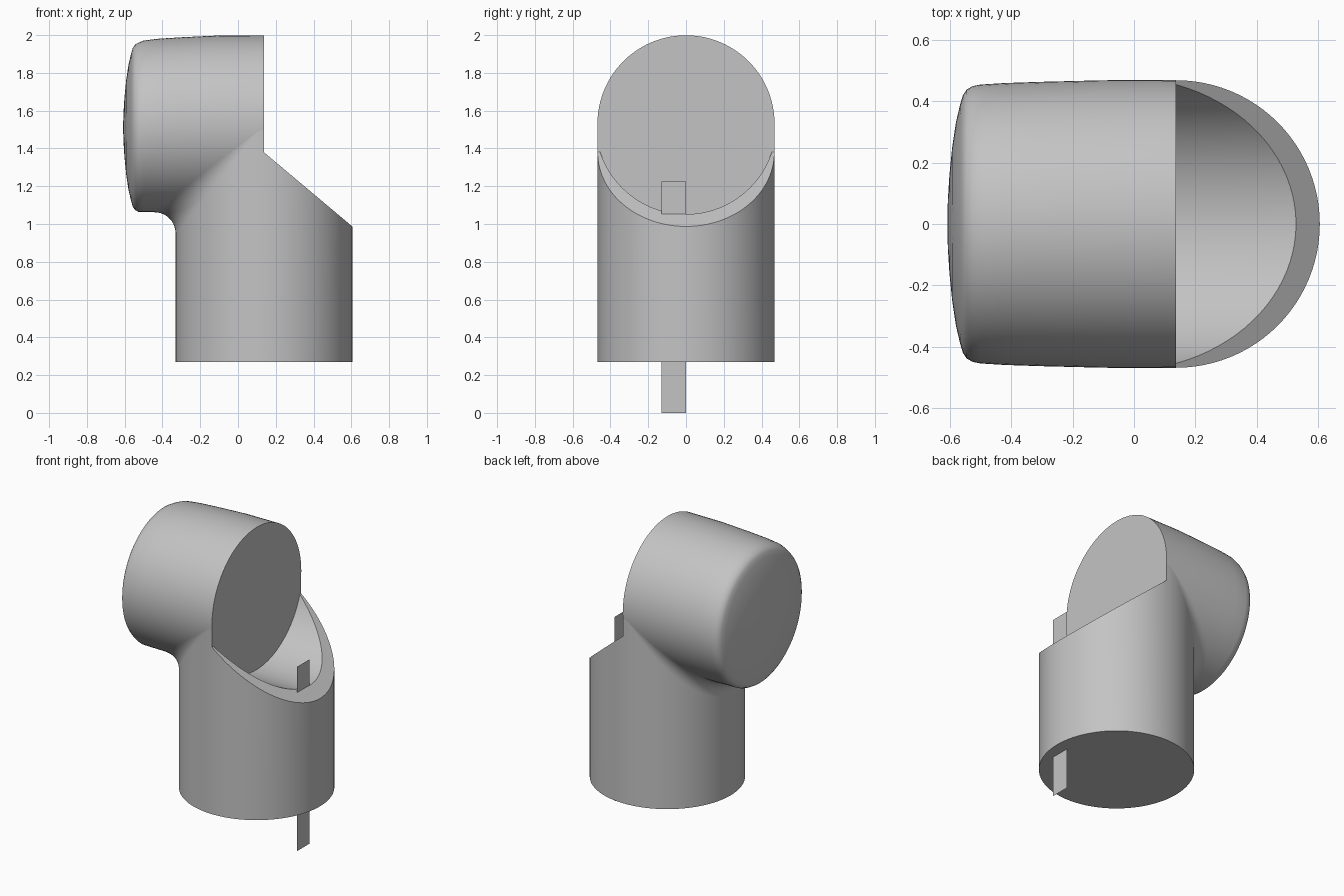
import bpy
import bmesh
from math import sin, cos, pi, radians
from mathutils import Vector

cube = bpy.data.objects.get("Cube")
if cube:
    bpy.data.objects.remove(cube, do_unlink=True)

AX, AZ, R = 0.137, 1.53, 0.468   # post axis x, head axis z, shared radius
BASE = 0.27                      # underside of the post
SEG = 96

grey = bpy.data.materials.new("plain grey")
grey.use_nodes = True
grey.diffuse_color = (0.55, 0.55, 0.55, 1)
grey.node_tree.nodes["Principled BSDF"].inputs["Base Color"].default_value = (0.55, 0.55, 0.55, 1)


def make(name, rings, closed=True, caps=True):
    """Skin a list of point rings into one object."""
    bm = bmesh.new()
    rows = [[bm.verts.new(p) for p in ring] for ring in rings]
    n = len(rows[0])
    for a, b in zip(rows, rows[1:]):
        for i in range(n if closed else n - 1):
            j = (i + 1) % n
            bm.faces.new((a[i], a[j], b[j], b[i]))
    if caps:
        bm.faces.new(rows[0][::-1])
        bm.faces.new(rows[-1])
    bmesh.ops.remove_doubles(bm, verts=bm.verts, dist=1e-5)
    bmesh.ops.recalc_face_normals(bm, faces=bm.faces)
    mesh = bpy.data.meshes.new(name)
    bm.to_mesh(mesh)
    bm.free()
    obj = bpy.data.objects.new(name, mesh)
    bpy.context.collection.objects.link(obj)
    mesh.materials.append(grey)
    return obj


def select(obj):
    bpy.ops.object.select_all(action='DESELECT')
    obj.select_set(True)
    bpy.context.view_layer.objects.active = obj


def smooth(obj):
    select(obj)
    bpy.ops.object.shade_smooth_by_angle(angle=radians(30))


def subtract(obj, cutter):
    mod = obj.modifiers.new("cut", 'BOOLEAN')
    mod.operation = 'DIFFERENCE'
    mod.solver = 'EXACT'
    mod.object = cutter
    select(obj)
    bpy.ops.object.modifier_apply(modifier=mod.name)
    bpy.data.objects.remove(cutter, do_unlink=True)


def ring_z(z, r):
    return [(AX + r * cos(2 * pi * i / SEG), r * sin(2 * pi * i / SEG), z) for i in range(SEG)]


def ring_x(x, r, zc=AZ):
    return [(x, r * cos(2 * pi * i / SEG), zc + r * sin(2 * pi * i / SEG)) for i in range(SEG)]


# Upright post with a sloped front cut and a rounded trough
post = make("post", [ring_z(BASE, R), ring_z(AZ, R)])
profile = [(AX, 1.38), (1.08, 0.588), (1.08, 2.2), (AX, 2.2)]
subtract(post, make("slope_cutter", [[(x, y, z) for x, z in profile] for y in (-0.7, 0.7)]))
subtract(post, make("trough_cutter", [ring_x(AX, 0.478), ring_x(1.2, 0.478)]))
smooth(post)

# Horizontal head: slight taper, rounded edge and shallow domed end
head_profile = [(AX, 0.469), (-0.1, 0.468), (-0.3, 0.463), (-0.42, 0.459), (-0.5, 0.454),
                (-0.525, 0.449), (-0.545, 0.438), (-0.557, 0.42), (-0.566, 0.39),
                (-0.58, 0.33), (-0.592, 0.25), (-0.601, 0.16), (-0.606, 0.08), (-0.608, 0.02)]
head = make("head", [ring_x(x, r, AZ - max(0, R - r) * (0.9 if r > 0.45 else 0.018 / max(R - r, 0.018)))
                     for x, r in head_profile])
smooth(head)

# Rolling fillet under the head where it meets the post
BALL, STEPS = 0.11, 10
strip = []
for i in range(65):
    t = radians(-89 + 178 * i / 64)
    centre = Vector((AX - (R + BALL) * cos(t), (R + BALL) * sin(t), AZ - (R + BALL) * cos(t)))
    to_post = Vector((cos(t), -sin(t), 0))
    to_head = Vector((0, -sin(t), cos(t)))
    strip.append([centre + BALL * to_post.slerp(to_head, k / STEPS) for k in range(STEPS + 1)])
fillet = make("neck_fillet", strip, closed=False, caps=False)
fillet.data.update()
middle = min(fillet.data.polygons, key=lambda p: abs(p.center.y))
if middle.normal.x > 0:
    fillet.data.flip_normals()
smooth(fillet)

# Flat vertical tab running through the front of the post
tab = make("tab", [[(0.526, -0.13, z), (0.526, 0, z)] for z in (0, 1.225)], closed=False, caps=False)
if tab.data.polygons[0].normal.x < 0:
    tab.data.flip_normals()
